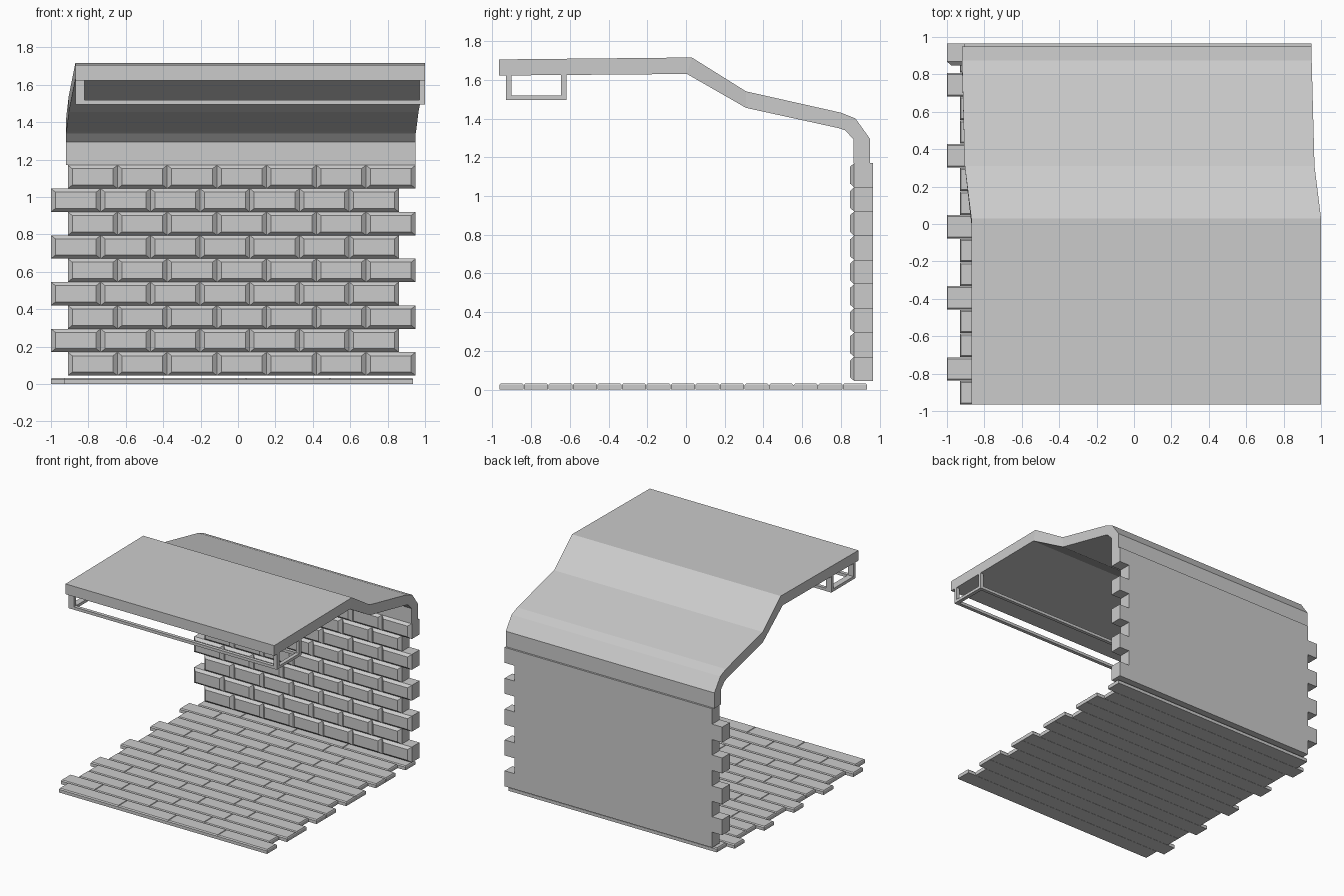
import bpy, bmesh

if "Cube" in bpy.data.objects:
    bpy.data.objects.remove(bpy.data.objects["Cube"])


def finish(bm, name):
    bmesh.ops.recalc_face_normals(bm, faces=bm.faces)
    me = bpy.data.meshes.new(name)
    bm.to_mesh(me)
    bm.free()
    ob = bpy.data.objects.new(name, me)
    bpy.context.collection.objects.link(ob)
    return ob


def loft(bm, rings):
    """Skin equal-length closed rings and cap both ends."""
    vs = [[bm.verts.new(p) for p in r] for r in rings]
    n = len(vs[0])
    for a, b in zip(vs, vs[1:]):
        for i in range(n):
            j = (i + 1) % n
            bm.faces.new((a[i], a[j], b[j], b[i]))
    bm.faces.new(vs[0][::-1])
    bm.faces.new(vs[-1])


def chamfer_block(bm, u, v, w, inset, put):
    """Box over u, v ranges; w = base, shoulder, face; the face is inset."""
    rings = []
    for k, h in enumerate(w):
        du, dv = inset if k == 2 else (0, 0)
        u0, u1, v0, v1 = u[0] + du, u[1] - du, v[0] + dv, v[1] - dv
        rings.append([put(a, b, h) for a, b in ((u0, v0), (u1, v0), (u1, v1), (u0, v1))])
    loft(bm, rings)


# Brick wall: nine staggered courses, chamfered on the front only
bm = bmesh.new()
course, length = 0.125, 0.2657
for row in range(9):
    x0 = -0.91 if row % 2 == 0 else -1.0
    z0 = 0.045 + row * course
    for k in range(7):
        x = x0 + k * length
        chamfer_block(bm, (x, x + length), (z0, z0 + course), (0.965, 0.868, 0.847),
                      (0.024, 0.019), lambda a, b, h: (a, h, b))
finish(bm, "brick_wall")

# Plank floor: fifteen rows, joints staggered every three rows
bm = bmesh.new()
joints = ((-0.93, -0.40, 0.045, 0.49, 0.935),
          (-1.0, -0.70, -0.21, 0.28, 0.865),
          (-0.93, -0.55, -0.09, 0.37, 0.935))
pitch = 1.9 / 15
for row in range(15):
    y = -0.965 + row * pitch
    cuts = joints[row % 3]
    for a, b in zip(cuts, cuts[1:]):
        chamfer_block(bm, (a, b), (y + 0.001, y + pitch - 0.001), (0, 0.025, 0.033),
                      (0.004, 0.008), lambda p, q, h: (p, q, h))
finish(bm, "plank_floor")

# Roof: bent slab, skewed sideways; sections are (outer y, z, inner y, z, left x)
sections = [(-0.965, 1.705, -0.965, 1.622, -0.87),
            (0.03, 1.715, 0.005, 1.630, -0.87),
            (0.31, 1.540, 0.31, 1.455, -0.905),
            (0.80, 1.430, 0.79, 1.350, -0.918),
            (0.875, 1.400, 0.82, 1.340, -0.92),
            (0.95, 1.295, 0.865, 1.293, -0.92),
            (0.95, 1.17, 0.865, 1.17, -0.92)]
bm = bmesh.new()
loft(bm, [[(x, yo, zo), (x + 1.87, yo, zo), (x + 1.87, yi, zi), (x, yi, zi)]
          for yo, zo, yi, zi, x in sections])
finish(bm, "bent_roof")


# Hanging rail frame below the front of the roof
def bar(bm, x, y, z):
    loft(bm, [[(x[0], y[0], h), (x[1], y[0], h), (x[1], y[1], h), (x[0], y[1], h)] for h in z])


bm = bmesh.new()
left, right = (-0.87, -0.82), (0.97, 1.0)
front, back = (-0.928, -0.900), (-0.645, -0.618)
for y in (front, back):
    bar(bm, (left[0], right[1]), y, (1.495, 1.518))
    for x in (left, right):
        bar(bm, x, y, (1.518, 1.627))
for x in (left, right):
    bar(bm, x, (front[1], back[0]), (1.495, 1.518))
finish(bm, "hanging_frame")
